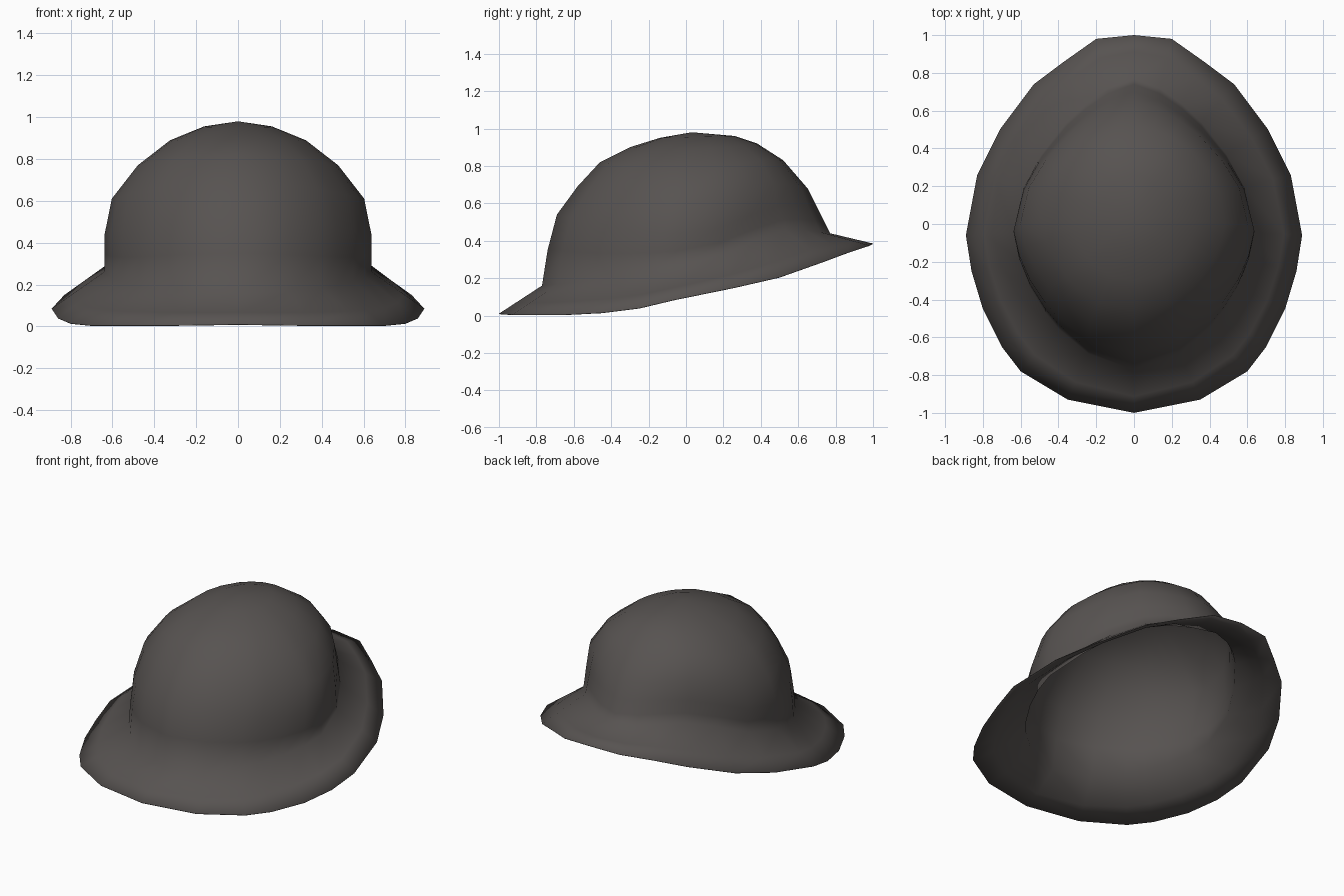
import bpy, bmesh, math

if "Cube" in bpy.data.objects:
    bpy.data.objects.remove(bpy.data.objects["Cube"])

# Half outline of the brim edge, front to back: x, y, z
rim = [(0, -1, .01), (.35, -.93, .005), (.60, -.78, .005), (.70, -.65, .005),
       (.80, -.45, .015), (.86, -.25, .04), (.89, -.06, .085), (.83, .26, .15),
       (.71, .50, .205), (.53, .74, .29), (.37, .86, .335), (.20, .98, .375), (0, 1, .385)]
# Crown rings, base upwards: side x, side z, front y, front z, back y, back z, squeeze
crown = [(.64, .27, -.77, .16, .77, .44, 1), (.64, .35, -.74, .35, .74, .50, 1),
         (.64, .44, -.69, .54, .70, .58, 1), (.605, .61, -.58, .69, .65, .68, .9),
         (.48, .77, -.46, .82, .52, .83, .4), (.325, .89, -.30, .90, .38, .92, 0),
         (.165, .955, -.14, .95, .26, .96, 0)]
angles = [math.atan2(x / .89, y) for x, y, z in rim]


def ring_point(ring, t):
    """Point on a crown ring; the corners are pulled in, more at the back."""
    sx, sz, fy, fz, by, bz, squeeze = ring
    s, c = math.sin(t), -math.cos(t)
    c = math.cos(t)
    p = 2 - squeeze * (.5 if c > 0 else .25)
    k = (abs(s) ** p + abs(c) ** p) ** (-1 / p)
    bump = .06 * squeeze * math.sin(2 * t) ** 2 if c > 0 else 0
    return (sx * s * k, (fy + by) / 2 + (by - fy) / 2 * c * k,
            sz + (bz - fz) / 2 * c + ((bz + fz) / 2 - sz) * c * c + bump)


# Half rings: brim edge, brim middle, then the crown
base = [ring_point(crown[0], t) for t in angles]
middle = [tuple(b + (r - b) * .62 for b, r in zip(bp, rp)) for bp, rp in zip(base, rim)]
halves = [rim, middle] + [[ring_point(k, t) for t in angles] for k in crown]

# Whole helmet shell, mirrored ring by ring
bm = bmesh.new()
loops = []
for half in halves:
    full = list(half) + [(-x, y, z) for x, y, z in half[-2:0:-1]]
    loops.append([bm.verts.new(p) for p in full])
n = len(loops[0])
for low, high in zip(loops, loops[1:]):
    for i in range(n):
        j = (i + 1) % n
        bm.faces.new((low[i], low[j], high[j], high[i]))
apex = bm.verts.new((0, .03, .98))
for i in range(n):
    bm.faces.new((loops[-1][i], loops[-1][(i + 1) % n], apex))
bmesh.ops.recalc_face_normals(bm, faces=bm.faces[:])
for f in bm.faces:
    f.smooth = True
mesh = bpy.data.meshes.new("helmet_shell")
bm.to_mesh(mesh)
bm.free()
helmet = bpy.data.objects.new("helmet_shell", mesh)
bpy.context.collection.objects.link(helmet)

# Thin wall, hollow underneath, thinner at the brim edge
group = helmet.vertex_groups.new(name="wall_thickness")
group.add(list(range(n)), .15, 'REPLACE')
group.add(list(range(n, len(mesh.vertices))), 1, 'REPLACE')
wall = helmet.modifiers.new("wall", 'SOLIDIFY')
wall.thickness = .02
wall.offset = -1
wall.vertex_group = group.name

# Dark grey colour
grey = bpy.data.materials.new("dark warm grey")
grey.diffuse_color = (.095, .086, .082, 1)
grey.use_nodes = True
grey.node_tree.nodes["Principled BSDF"].inputs["Base Color"].default_value = grey.diffuse_color
mesh.materials.append(grey)
